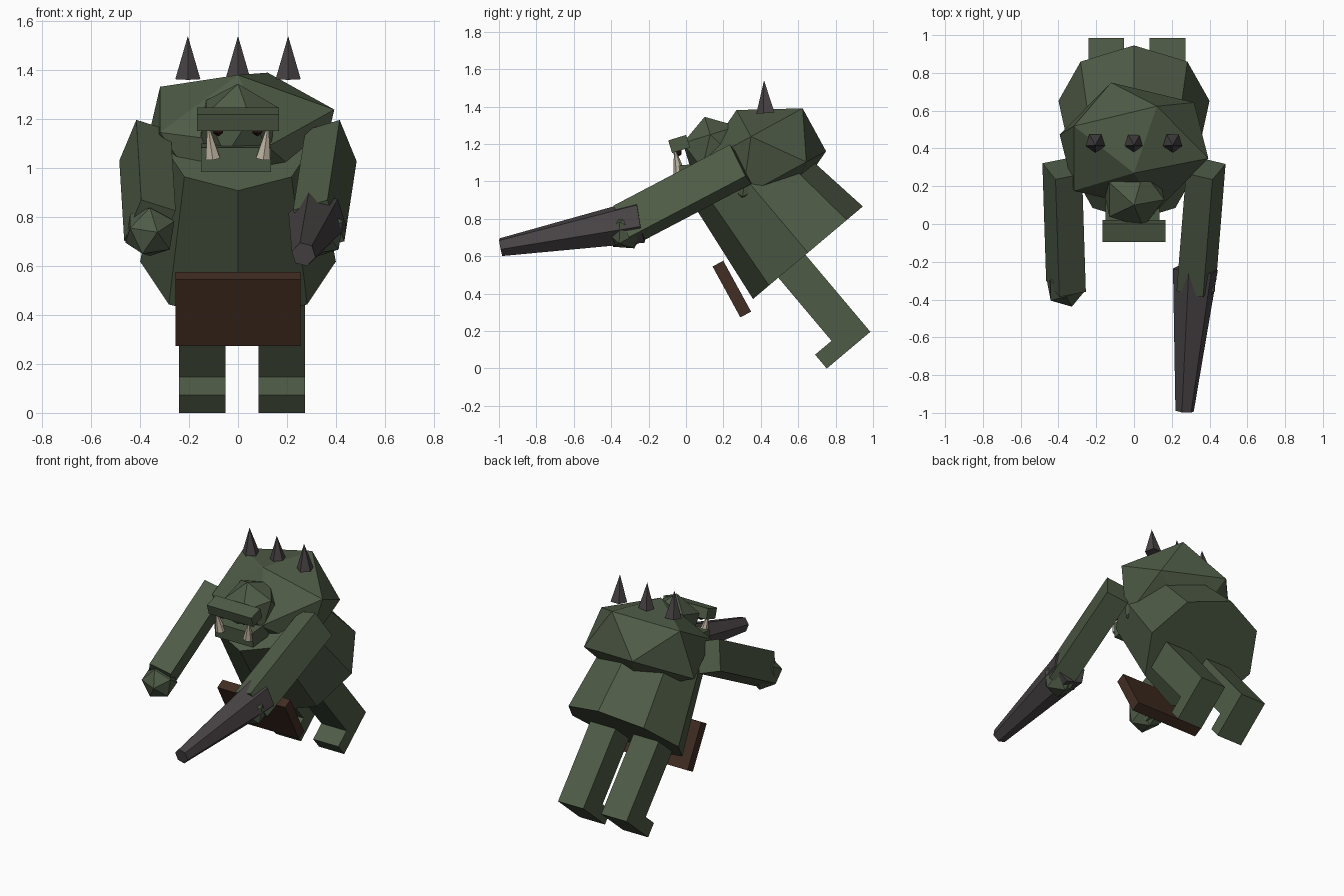
import bpy, bmesh
from math import pi
from mathutils import Matrix, Vector

cube = bpy.data.objects.get("Cube")
if cube:
    bpy.data.objects.remove(cube, do_unlink=True)


def material(name, rgb):
    m = bpy.data.materials.new(name)
    m.use_nodes = True
    m.diffuse_color = (*rgb, 1)
    m.node_tree.nodes["Principled BSDF"].inputs["Base Color"].default_value = (*rgb, 1)
    return m


SKIN = material("moss_green_skin", (0.078, 0.105, 0.062))
IRON = material("dark_iron", (0.065, 0.056, 0.058))
LEATHER = material("brown_leather", (0.053, 0.026, 0.016))
BONE = material("pale_bone", (0.52, 0.46, 0.36))
EYE = material("dark_eye", (0.03, 0.01, 0.006))


def tilt(angle):
    return Matrix.Rotation(angle, 4, 'X')


def place(loc, angle=0):
    return Matrix.Translation(loc) @ tilt(angle)


def finish(name, bm, matrix, mat):
    bm.transform(matrix)
    bmesh.ops.recalc_face_normals(bm, faces=bm.faces)
    mesh = bpy.data.meshes.new(name)
    bm.to_mesh(mesh)
    bm.free()
    mesh.materials.append(mat)
    obj = bpy.data.objects.new(name, mesh)
    bpy.context.collection.objects.link(obj)
    return obj


def box(name, size, matrix, mat=SKIN):
    bm = bmesh.new()
    bmesh.ops.create_cube(bm, size=1)
    return finish(name, bm, matrix @ Matrix.Diagonal((*size, 1)), mat)


def ball(name, radii, matrix, mat=SKIN):
    bm = bmesh.new()
    bmesh.ops.create_icosphere(bm, subdivisions=1, radius=1)
    return finish(name, bm, matrix @ Matrix.Diagonal((*radii, 1)), mat)


def cone(name, sides, r1, r2, start, end, mat=SKIN, spin=0, flat=1):
    """Tapered prism running from start to end."""
    start, end = Vector(start), Vector(end)
    axis = end - start
    bm = bmesh.new()
    bmesh.ops.create_cone(bm, cap_ends=True, segments=sides, radius1=r1, radius2=r2, depth=axis.length)
    side = Vector((1, 0, 0))
    z = axis.normalized()
    y = z.cross(side).normalized()
    x = y.cross(z)
    turn = Matrix((x, y, z)).transposed().to_4x4()
    matrix = (Matrix.Translation((start + end) / 2) @ turn
              @ Matrix.Diagonal((1, flat, 1, 1)) @ Matrix.Rotation(spin, 4, 'Z'))
    return finish(name, bm, matrix, mat)


# Body: leaning torso, legs and feet share one forward lean
LEAN = tilt(0.7)
cone("torso", 8, 0.4, 0.31, LEAN @ Vector((0, 0.897, 0.053)), LEAN @ Vector((0, 0.897, 0.683)), flat=0.96)
for side, x in (("right", -0.147), ("left", 0.178)):
    box(side + "_leg", (0.19, 0.19, 0.6), LEAN @ Matrix.Translation((x, 0.785, -0.185)))
    box(side + "_foot", (0.19, 0.305, 0.097), LEAN @ Matrix.Translation((x, 0.7275, -0.437)))

# Hunched back with a row of spikes
ball("hunched_back", (0.44, 0.37, 0.292), place((0, 0.41, 1.125), 0.5))
for name, x in (("right", -0.205), ("middle", 0), ("left", 0.205)):
    cone(name + "_back_spike", 5, 0.054, 0, (x, 0.43, 1.365), (x, 0.417, 1.54), IRON, pi)

# Head
ball("head", (0.18, 0.18, 0.18), place((0, 0.153, 1.173), 0.3))
box("brow", (0.335, 0.1, 0.07), place((0, -0.037, 1.2), 0.3))
box("jaw", (0.285, 0.17, 0.1), place((-0.008, 0.05, 1.043), 0.1))
for side, s in (("right", -1), ("left", 1)):
    ball(side + "_eye", (0.025, 0.025, 0.025), place((s * 0.08, -0.045, 1.155)), EYE)
    cone(side + "_tusk", 6, 0.034, 0.004, (s * 0.103, -0.035, 1.04), (s * 0.122, -0.06, 1.17), BONE)

# Arms: boxes rolled outwards, ending in faceted fists
for side, s, hand_x in (("right", -1, 0.36), ("left", 1, 0.33)):
    shoulder = Vector((0.38, 0.293, 1.092))
    hand = Vector((hand_x, -0.33, 0.765))
    along = (hand - shoulder).normalized()
    across = Vector((0.35, 0.45, -0.825))
    across = (across - along * across.dot(along)).normalized()
    frame = Matrix((across, along.cross(across), along)).transposed().to_4x4()
    mirror = Matrix.Diagonal((s, 1, 1, 1))
    box(side + "_arm", (0.2, 0.15, (hand - shoulder).length),
        mirror @ Matrix.Translation((shoulder + hand) / 2) @ frame)
    ball(side + "_fist", (0.112, 0.112, 0.112), place((s * hand_x, -0.33, 0.74), 0.5))

# Club held in the left fist, thick end behind the hand
cone("club", 6, 0.122, 0.05, (0.325, -0.24, 0.787), (0.268, -0.99, 0.648), IRON, 0.3)

# Hanging loincloth
box("loincloth", (0.51, 0.065, 0.31), place((0, 0.245, 0.424), 0.5), LEATHER)
